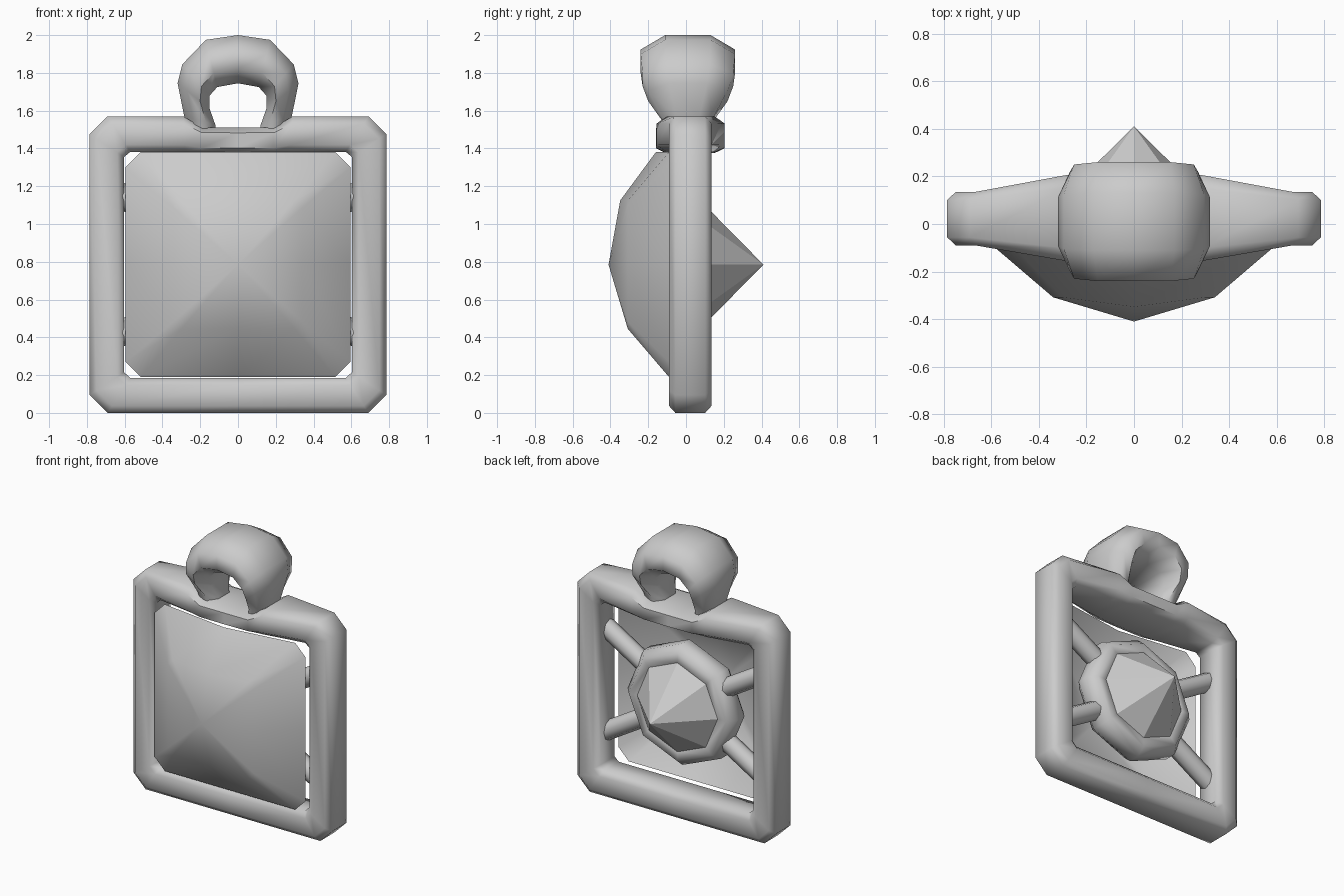
import bpy, math
from mathutils import Vector, Matrix

if "Cube" in bpy.data.objects:
    bpy.data.objects.remove(bpy.data.objects["Cube"])


def make(name, verts, faces, angle=50):
    me = bpy.data.meshes.new(name)
    me.from_pydata([tuple(v) for v in verts], [], faces)
    ob = bpy.data.objects.new(name, me)
    bpy.context.collection.objects.link(ob)
    bpy.ops.object.select_all(action='DESELECT')
    ob.select_set(True)
    bpy.context.view_layer.objects.active = ob
    bpy.ops.object.mode_set(mode='EDIT')
    bpy.ops.mesh.select_all(action='SELECT')
    bpy.ops.mesh.normals_make_consistent(inside=False)
    bpy.ops.object.mode_set(mode='OBJECT')
    if angle:
        bpy.ops.object.shade_smooth_by_angle(angle=math.radians(angle))
    return ob


def loft(name, sections, cu, cv, closed):
    """Octagonal tube; section = (outer x, outer z, inner x, inner z, y0, y1)."""
    prof = [(0, cv), (cu, 0), (1 - cu, 0), (1, cv),
            (1, 1 - cv), (1 - cu, 1), (cu, 1), (0, 1 - cv)]
    verts = []
    for ox, oz, ix, iz, y0, y1 in sections:
        for u, v in prof:
            verts.append((ox + (ix - ox) * u, y0 + (y1 - y0) * v, oz + (iz - oz) * u))
    n = len(sections)
    faces = []
    for i in range(n if closed else n - 1):
        a, b = i * 8, (i + 1) % n * 8
        faces += [(a + k, a + (k + 1) % 8, b + (k + 1) % 8, b + k) for k in range(8)]
    if not closed:
        faces += [tuple(range(8)), tuple(range((n - 1) * 8, n * 8))]
    return make(name, verts, faces, 60)


def mirrored(half):
    # half runs from +x toward x = 0 (last one on the centre line)
    return half + [(-s[0], s[1], -s[2], s[3], s[4], s[5]) for s in reversed(half[:-1])]


# Square frame, swelling toward the bail at the top
F = (-0.09, 0.135)
frame_half = [
    (0, 0, 0, 0.185, *F), (0.69, 0, 0.57, 0.185, *F), (0.785, 0.095, 0.603, 0.215, *F),
    (0.785, 1.475, 0.603, 1.355, *F), (0.69, 1.57, 0.57, 1.382, *F),
    (0.29, 1.57, 0.28, 1.38, -0.155, 0.205), (0.19, 1.51, 0.19, 1.377, -0.16, 0.205),
    (0, 1.51, 0, 1.375, -0.16, 0.205)]
loft("frame", mirrored(frame_half)[:-1], 0.2, 0.15, True)

# Hanging bail
bail_half = [
    (0.25, 1.45, 0.11, 1.44, -0.10, 0.12), (0.285, 1.57, 0.12, 1.525, -0.12, 0.14),
    (0.32, 1.745, 0.15, 1.61, -0.20, 0.22), (0.295, 1.845, 0.15, 1.68, -0.23, 0.25),
    (0.17, 1.975, 0.11, 1.725, -0.24, 0.26), (0, 2.0, 0, 1.745, -0.24, 0.26)]
loft("bail", mirrored(bail_half), 0.3, 0.26, False)

# Front stone: open domed pyramid with clipped corners
C = 0.785
verts, faces = [], []
for h, c, y, bulge in ((0.595, 0.08, -0.09, 0.07), (0.34, 0.04, -0.308, 0.04)):
    for q in range(4):
        rot = Matrix.Rotation(q * math.pi / 2, 2)
        for k, p in enumerate(((h, c - h), (h, 0), (h, h - c))):
            v = rot @ Vector(p)
            top = bulge if (q == 1 and k == 1) else 0
            verts.append((v.x, y - top, C + v.y))
verts.append((0, -0.41, C))
for k in range(12):
    j = (k + 1) % 12
    faces += [(k, j, 12 + j, 12 + k), (12 + k, 12 + j, 24)]
make("front_stone", verts, faces, 40)


def ring(r, y):
    return [(r * math.cos(k * math.pi / 4), y, C + r * math.sin(k * math.pi / 4))
            for k in range(8)]


# Back stone: eight-sided point
make("back_stone", ring(0.345, 0.07) + [(0, 0.41, C)],
     [(k, (k + 1) % 8, 8) for k in range(8)] + [tuple(range(8))], 0)

# Rounded collar holding the back stone
verts, faces = [], []
for k in range(8):
    a = k * math.pi / 4
    for m in range(8):
        b = (m + 0.5) * math.pi / 4
        r = 0.35 + 0.09 * math.cos(b)
        verts.append((r * math.cos(a), 0.0 + 0.105 * math.sin(b), C + r * math.sin(a)))
    for m in range(8):
        n, k2 = (m + 1) % 8, (k + 1) % 8
        faces.append((k * 8 + m, k * 8 + n, k2 * 8 + n, k2 * 8 + m))
make("collar", verts, faces, 60)

# Four struts from collar to frame
for sx in (-1, 1):
    for sz in (-1, 1):
        a = Vector((sx * 0.28, 0.0, C + sz * 0.165))
        b = Vector((sx * 0.65, 0.0, C + sz * 0.385))
        bpy.ops.mesh.primitive_cylinder_add(
            vertices=8, radius=0.065, depth=(b - a).length, location=(a + b) / 2,
            rotation=(b - a).to_track_quat('Z', 'Y').to_euler())
        bpy.context.object.name = "strut"
        bpy.ops.object.shade_smooth_by_angle(angle=math.radians(50))
